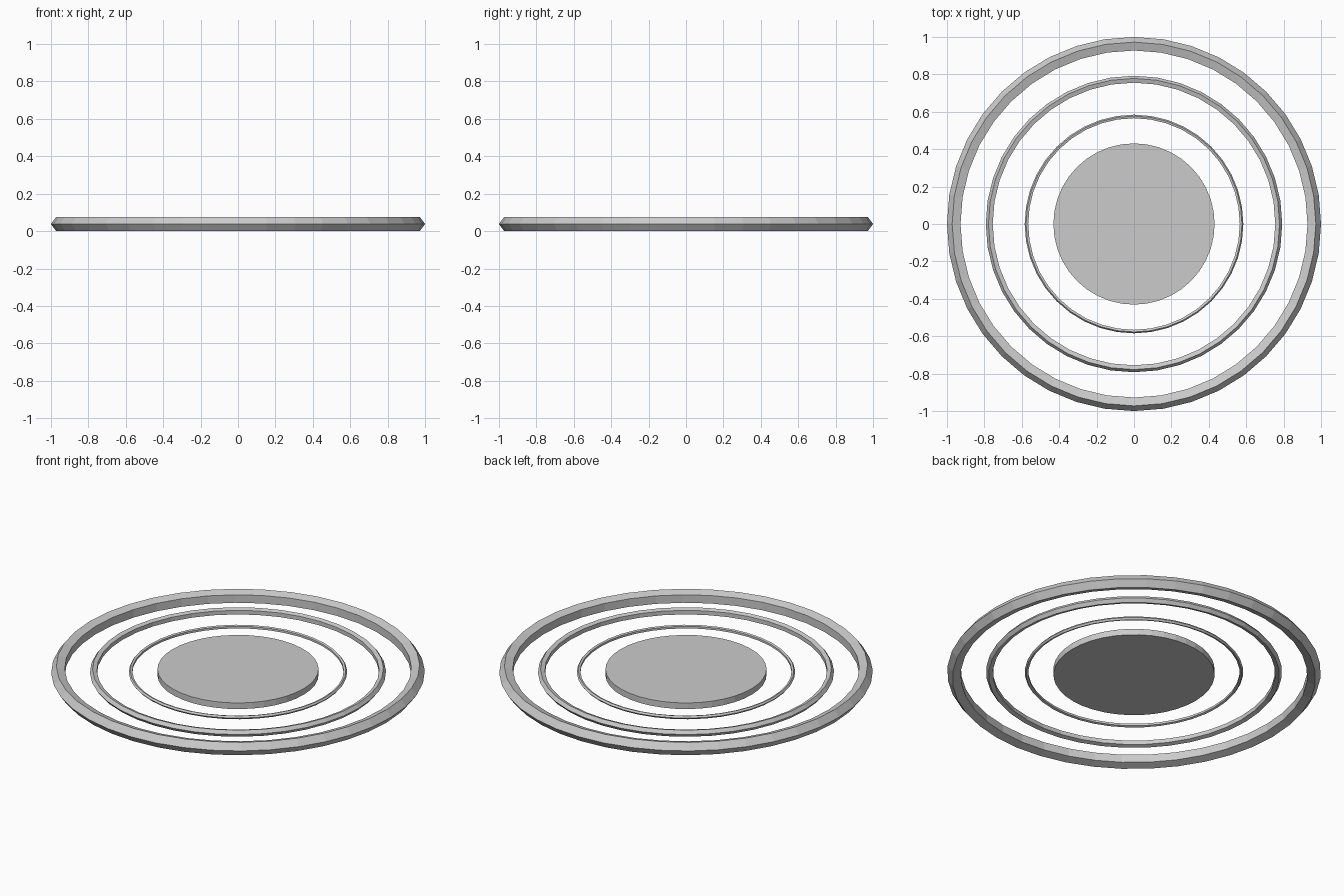
import bpy
from math import pi

if "Cube" in bpy.data.objects:
    bpy.data.objects.remove(bpy.data.objects["Cube"])

MID_Z = 0.038   # shared mid-plane of all parts
SIDES = 40


def ring(name, major, minor):
    """Flat-shaded ring with a five-sided section, point facing outward."""
    bpy.ops.mesh.primitive_torus_add(
        major_radius=major, minor_radius=minor,
        major_segments=SIDES, minor_segments=5,
        location=(0, 0, MID_Z))
    obj = bpy.context.object
    obj.name = name
    bpy.ops.object.shade_flat()
    return obj


# Three concentric rings, thickest outside
for name, major, minor in (("outer_ring", 0.96, 0.04),
                           ("middle_ring", 0.772, 0.0205),
                           ("inner_ring", 0.574, 0.0105)):
    ring(name, major, minor)

# Central disc
bpy.ops.mesh.primitive_cylinder_add(
    vertices=SIDES, radius=0.431, depth=0.036, location=(0, 0, MID_Z))
bpy.context.object.name = "centre_disc"
bpy.ops.object.shade_flat()
